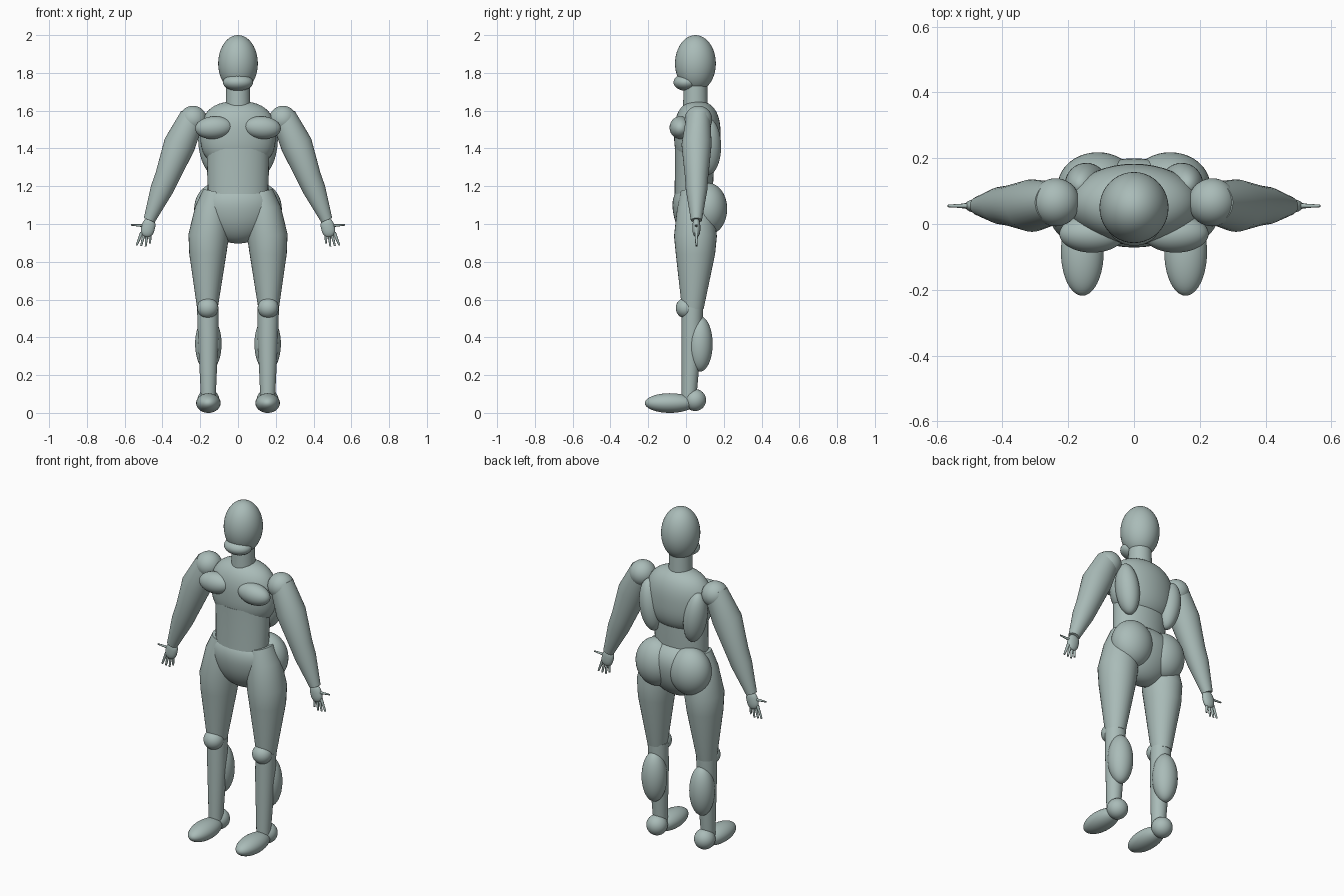
import bpy, bmesh, math
from mathutils import Vector, Matrix

old = bpy.data.objects.get("Cube")
if old:
    bpy.data.objects.remove(old, do_unlink=True)

# One clay colour for the whole figure
colour = (0.4, 0.5, 0.48, 1)
clay = bpy.data.materials.new("grey_green_clay")
clay.use_nodes = True
clay.diffuse_color = colour
shader = clay.node_tree.nodes["Principled BSDF"]
shader.inputs["Base Color"].default_value = colour
shader.inputs["Roughness"].default_value = 0.7


def finish(name, bm, side):
    """Mirror to the wanted side, fix the normals and make a smooth object."""
    bmesh.ops.scale(bm, vec=(side, 1, 1), verts=bm.verts)
    bmesh.ops.recalc_face_normals(bm, faces=bm.faces)
    mesh = bpy.data.meshes.new(name)
    bm.to_mesh(mesh)
    bm.free()
    mesh.materials.append(clay)
    part = bpy.data.objects.new(name, mesh)
    bpy.context.collection.objects.link(part)
    bpy.ops.object.select_all(action='DESELECT')
    part.select_set(True)
    bpy.context.view_layer.objects.active = part
    bpy.ops.object.shade_smooth_by_angle(angle=math.radians(35))


def ball(name, centre, radii, side=1, tilt=0, fullness=2, taper=0):
    """Ellipsoid; fullness above two squares its profile, taper widens its top."""
    bm = bmesh.new()
    bmesh.ops.create_uvsphere(bm, u_segments=40, v_segments=24, radius=1)
    for vert in bm.verts:
        spread = vert.co.xy.length
        if spread > 0.01:
            height = min(abs(vert.co.z), 1)
            profile = (1 - height ** fullness) ** (1 / fullness)
            vert.co.xy *= profile / spread * (1 + taper * vert.co.z)
    place = Matrix.Translation(centre) @ Matrix.Rotation(math.radians(tilt), 4, 'Y')
    bmesh.ops.transform(bm, matrix=place @ Matrix.Diagonal((*radii, 1)), verts=bm.verts)
    finish(name, bm, side)


def limb(name, stations, side=1, depth=1, segments=32):
    """Skin round sections along (centre, radius) stations; depth scales them in y."""
    bm = bmesh.new()
    centres = [Vector(centre) for centre, radius in stations]
    loops = []
    for i, (centre, radius) in enumerate(stations):
        along = centres[min(i + 1, len(centres) - 1)] - centres[max(i - 1, 0)]
        across = Vector((0, 1, 0)).cross(along).normalized()
        loop = []
        for k in range(segments):
            angle = math.tau * k / segments
            offset = across * math.cos(angle) + Vector((0, depth * math.sin(angle), 0))
            loop.append(bm.verts.new(centres[i] + offset * radius))
        loops.append(loop)
    for low, high in zip(loops, loops[1:]):
        for k in range(segments):
            bm.faces.new((low[k - 1], low[k], high[k], high[k - 1]))
    bm.faces.new(loops[0])
    bm.faces.new(loops[-1])
    finish(name, bm, side)


# Head and neck
ball("head", (0, 0.05, 1.85), (0.105, 0.108, 0.15))
ball("jaw", (0, 0, 1.75), (0.08, 0.066, 0.045))
limb("neck", [((0, 0.05, 1.6), 0.066), ((0, 0.05, 1.76), 0.062)])

# Torso
ball("chest", (0, 0.06, 1.47), (0.2, 0.123, 0.18), fullness=2.5)
limb("waist", [((0, 0.045, 1.4), 0.166), ((0, 0.045, 1.3), 0.164),
               ((0, 0.04, 1.16), 0.16)], depth=0.63)
ball("pelvis", (0, 0.064, 1.06), (0.2, 0.132, 0.163), fullness=2.2, taper=0.2)

for side, label in ((1, "left_"), (-1, "right_")):
    # Torso masses
    ball(label + "breast", (0.127, -0.03, 1.51), (0.1, 0.057, 0.06), side, tilt=4)
    ball(label + "back_muscle", (0.145, 0.118, 1.41), (0.063, 0.068, 0.15), side, tilt=8)
    ball(label + "buttock", (0.11, 0.115, 1.08), (0.122, 0.103, 0.138), side)

    # Arm, from shoulder through elbow to wrist
    ball(label + "shoulder", (0.238, 0.066, 1.553), (0.073, 0.073, 0.073), side)
    limb(label + "arm", [((0.24, 0.065, 1.57), 0.067), ((0.31, 0.056, 1.42), 0.084),
                         ((0.375, 0.056, 1.25), 0.065), ((0.405, 0.056, 1.18), 0.06),
                         ((0.47, 0.055, 1.02), 0.031)], side, depth=0.95)

    # Hand with four fanned fingers and a thumb pointing outward
    ball(label + "palm", (0.476, 0.055, 0.98), (0.036, 0.021, 0.05), side, tilt=-15, fullness=2.5)
    limb(label + "thumb", [((0.48, 0.055, 0.99), 0.009), ((0.566, 0.055, 0.995), 0.004)],
         side, segments=12)
    fingers = ("little", "ring", "middle", "index")
    for i, finger in enumerate(fingers):
        angle = math.radians(8 * i - 2)
        length = 0.06 if finger == "little" else 0.075
        base = Vector((0.467 + 0.014 * i, 0.055, 0.956))
        tip = base + Vector((math.sin(angle), 0, -math.cos(angle))) * length
        limb(label + finger + "_finger", [(base, 0.009), (tip, 0.005)], side, segments=12)

    # Leg
    limb(label + "thigh", [((0.115, 0.045, 1.17), 0.07), ((0.135, 0.05, 1.08), 0.092),
                           ((0.156, 0.05, 0.935), 0.107), ((0.16, 0.05, 0.84), 0.098),
                           ((0.162, 0.036, 0.55), 0.054)], side, depth=1.06)
    ball(label + "knee", (0.16, 0, 0.555), (0.056, 0.054, 0.055), side)
    limb(label + "shin", [((0.16, 0.034, 0.56), 0.057), ((0.158, 0.03, 0.4), 0.054),
                          ((0.157, 0.015, 0.06), 0.038)], side)
    ball(label + "calf", (0.157, 0.073, 0.365), (0.07, 0.068, 0.147), side)

    # Foot
    ball(label + "heel", (0.157, 0.048, 0.068), (0.058, 0.058, 0.058), side)
    ball(label + "foot", (0.157, -0.085, 0.052), (0.065, 0.133, 0.052), side)
